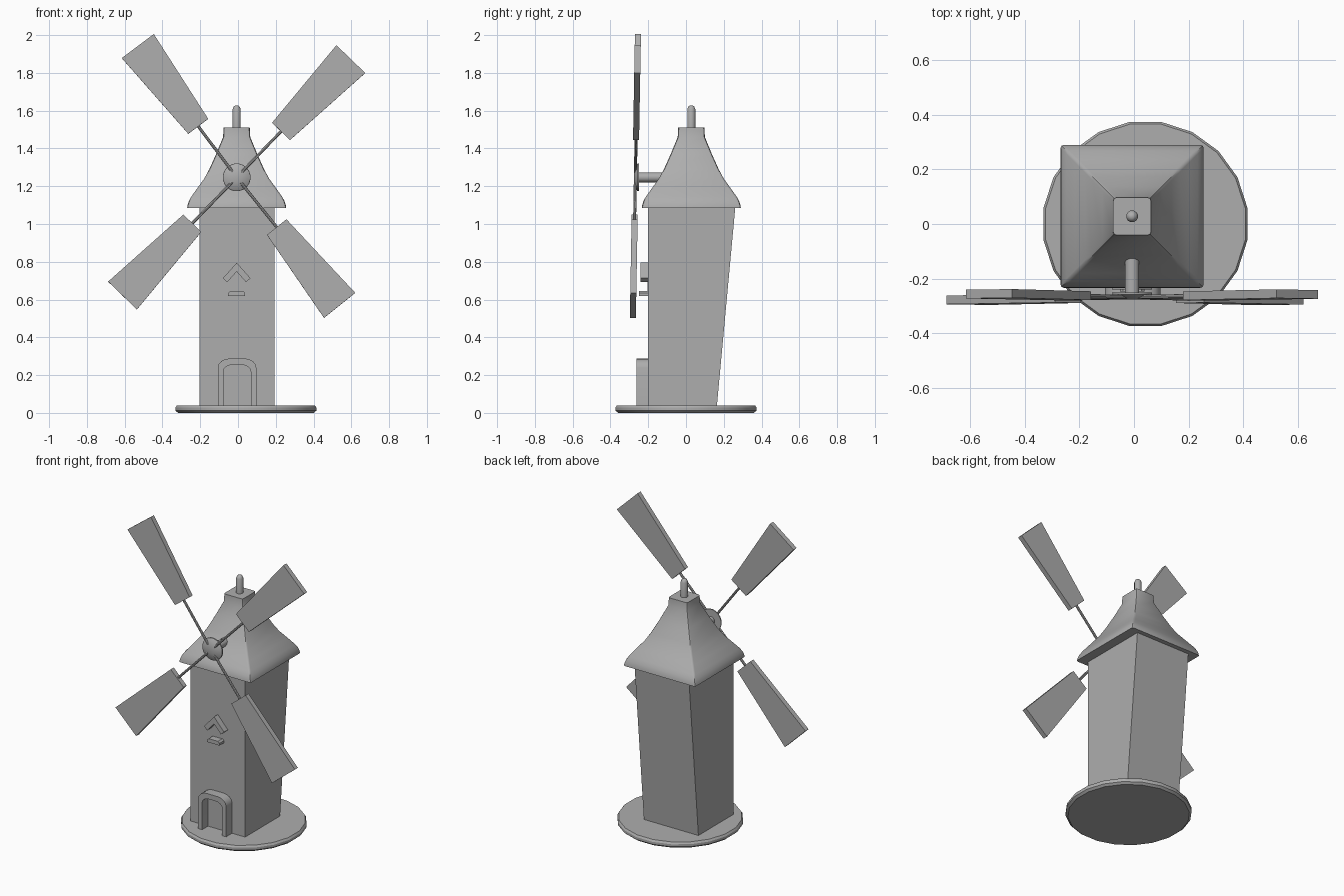
import bpy, bmesh, math
from mathutils import Vector

if "Cube" in bpy.data.objects:
    bpy.data.objects.remove(bpy.data.objects["Cube"])

grey = bpy.data.materials.new("stone_grey")
grey.diffuse_color = (0.42, 0.42, 0.42, 1)
grey.use_nodes = True
grey.node_tree.nodes["Principled BSDF"].inputs["Base Color"].default_value = grey.diffuse_color
CX, CY = -0.007, 0.028          # roof axis
HUB_Z = 1.247


def loft(name, rings, smooth=None):
    """Skin a list of equal-length point rings and cap both ends."""
    bm = bmesh.new()
    vs = [[bm.verts.new(p) for p in r] for r in rings]
    n = len(rings[0])
    for a, b in zip(vs, vs[1:]):
        for i in range(n):
            j = (i + 1) % n
            bm.faces.new((a[i], a[j], b[j], b[i]))
    bm.faces.new(vs[0][::-1])
    bm.faces.new(vs[-1])
    bmesh.ops.recalc_face_normals(bm, faces=bm.faces)
    me = bpy.data.meshes.new(name)
    bm.to_mesh(me)
    bm.free()
    me.materials.append(grey)
    ob = bpy.data.objects.new(name, me)
    bpy.context.collection.objects.link(ob)
    if smooth:
        bpy.ops.object.select_all(action='DESELECT')
        ob.select_set(True)
        bpy.context.view_layer.objects.active = ob
        bpy.ops.object.shade_smooth_by_angle(angle=math.radians(smooth))
    return ob


def turned(name, origin, axis, profile, sides, smooth=40):
    """Round part: profile of (distance along axis, radius)."""
    o, d = Vector(origin), Vector(axis).normalized()
    u = d.orthogonal().normalized()
    v = d.cross(u)
    ts = [2 * math.pi * i / sides for i in range(sides)]
    rings = [[o + d * h + (u * math.cos(t) + v * math.sin(t)) * r for t in ts]
             for h, r in profile]
    return loft(name, rings, smooth)


def front_prism(name, outline, y0, y1, smooth=None):
    """Extrude an x/z outline from y0 to y1."""
    return loft(name, [[(x, y, z) for x, z in outline] for y in (y0, y1)], smooth)


def rounded_square(h, z, r):
    pts = []
    for k in range(4):
        a = k * math.pi / 2
        sx, sy = ((1, 1), (-1, 1), (-1, -1), (1, -1))[k]
        for t in (0, math.pi / 4, math.pi / 2):
            pts.append((CX + sx * (h - r) + r * math.cos(a + t),
                        CY + sy * (h - r) + r * math.sin(a + t), z))
    return pts


# Base disc
turned("base_disc", (0.042, 0, 0), (0, 0, 1),
       [(0, 0.364), (0.012, 0.378), (0.028, 0.378), (0.04, 0.37)], 20, 30)

# Tower: upright front, back leaning outwards
loft("tower", [[(-0.205, -0.2, z), (0.192, -0.2, z), (0.192, yb, z), (-0.205, yb, z)]
               for z, yb in ((0, 0.16), (1.1, 0.262))])

# Flared roof and finial
roof = [(0.262, 1.085), (0.26, 1.1), (0.253, 1.122), (0.24, 1.145), (0.208, 1.19),
        (0.172, 1.24), (0.145, 1.29), (0.109, 1.37), (0.072, 1.46), (0.069, 1.512)]
loft("roof", [rounded_square(h, z, 0.012) for h, z in roof], 35)
turned("finial", (CX, CY, 1.5), (0, 0, 1),
       [(0, 0.022), (0.108, 0.022), (0.122, 0.016), (0.128, 0.007)], 12)

# Axle and hub
turned("axle", (CX, -0.26, HUB_Z), (0, 1, 0), [(0, 0.026), (0.2, 0.026)], 16)
turned("hub", (CX, -0.25, HUB_Z), (0, -1, 0),
       [(0, 0.074), (0.008, 0.073), (0.018, 0.055), (0.026, 0.025)], 20, 50)

# Sails on a slightly tilted plane
NORMAL = Vector((0, -1, 0.018)).normalized()
CENTRE = Vector((CX, -0.268, HUB_Z))
for i, deg in enumerate((46, 127, 226, 308.8)):
    t = math.radians(deg)
    along = Vector((math.cos(t), 0.018 * math.sin(t), math.sin(t)))
    across = along.cross(NORMAL).normalized()
    plan = [(0.338, -0.066), (0.87, -0.106), (0.87, 0.106), (0.338, 0.066)]
    loft(f"sail_{i + 1}", [[CENTRE + along * r + across * w + NORMAL * s for r, w in plan]
                           for s in (-0.016, 0.016)])
    turned(f"sail_rod_{i + 1}", CENTRE, along, [(0.035, 0.008), (0.345, 0.008)], 8)


# Arched door frame: outer arch joined to the inner arch
def arch(half, top, corner):
    right = [(half, 0)]
    for k in range(5):
        a = k * math.pi / 8
        right.append((half - corner * (1 - math.cos(a)), top - corner * 0.8 * (1 - math.sin(a))))
    return [(-0.005 + x, z) for x, z in right] + [(-0.005 - x, z) for x, z in right[::-1]]


front_prism("door_frame", arch(0.102, 0.288, 0.062) + arch(0.073, 0.254, 0.045)[::-1],
            -0.262, -0.195, 30)

# Window: gable hood, thin pane and sill
half = [(0.073, 0.713), (0.05, 0.692)]
hood = [(0, 0.795)] + half + [(0, 0.748)] + [(-x, z) for x, z in half[::-1]]
front_prism("window_hood", [(CX + x, z) for x, z in hood], -0.24, -0.195)
front_prism("window_pane", [(CX + x, z) for x, z in
                            ((-0.032, 0.64), (0.032, 0.64), (0.032, 0.71), (0, 0.745), (-0.032, 0.71))],
            -0.204, -0.195)
front_prism("window_sill", [(CX + x, z) for x, z in
                            ((-0.045, 0.62), (0.045, 0.62), (0.045, 0.634), (0.034, 0.645),
                             (-0.034, 0.645), (-0.045, 0.634))], -0.248, -0.195)
